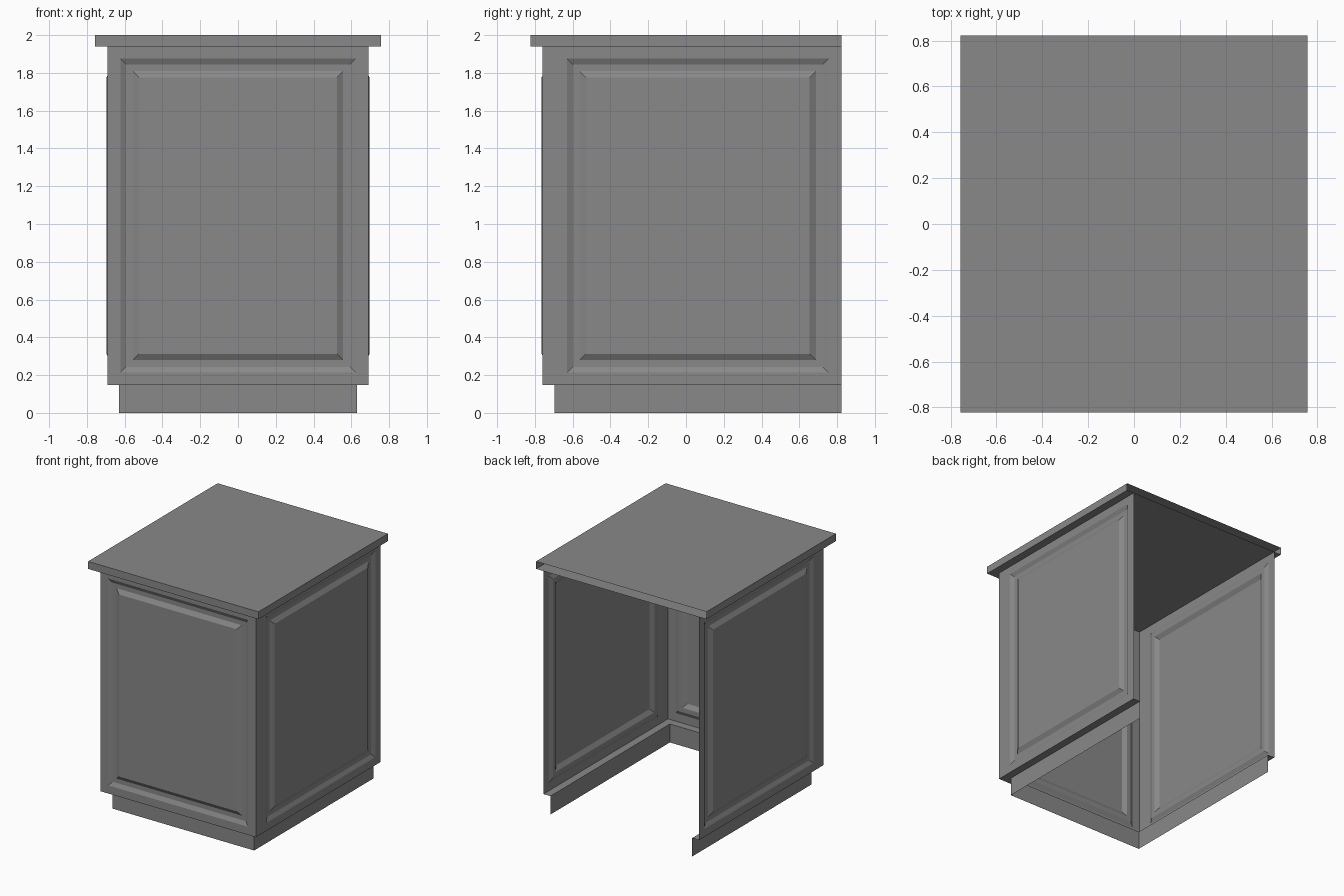
import bpy
import bmesh
from mathutils import Vector

cube = bpy.data.objects.get("Cube")
if cube:
    bpy.data.objects.remove(cube, do_unlink=True)

# Main dimensions
BACK = 0.822
KICK_W, KICK_FRONT, KICK_TOP = 0.63, -0.695, 0.148
BODY_W, BODY_FRONT, BODY_TOP = 0.692, -0.76, 1.94
TOP_W, TOP_FRONT, TOP_Z = 0.757, -0.822, 2.0

grey = bpy.data.materials.new("cabinet grey")
grey.use_nodes = True
colour = (0.25, 0.25, 0.25, 1)
grey.diffuse_color = colour
grey.node_tree.nodes["Principled BSDF"].inputs["Base Color"].default_value = colour


def make_object(name, bm):
    mesh = bpy.data.meshes.new(name)
    bm.to_mesh(mesh)
    bm.free()
    mesh.materials.append(grey)
    obj = bpy.data.objects.new(name, mesh)
    bpy.context.collection.objects.link(obj)
    return obj


def u_ring(bm, w, front, z):
    """Plan outline that is open at the back."""
    plan = [(-w, BACK), (-w, front), (w, front), (w, BACK)]
    return [bm.verts.new((x, y, z)) for x, y in plan]


def bridge(bm, a, b, closed=False):
    n = len(a)
    for i in range(n if closed else n - 1):
        j = (i + 1) % n
        bm.faces.new((a[i], a[j], b[j], b[i]))


def raised_panel(name, origin, across, normal, width, left_stile, right_stile):
    """Single-skin panel: flat frame, sunk groove, raised field."""
    origin, across, normal = Vector(origin), Vector(across), Vector(normal)
    height = BODY_TOP - KICK_TOP
    rail = 0.065
    # inset beyond the frame, depth along the normal
    steps = [(0, 0), (0.031, -0.015), (0.066, -0.015), (0.1, 0.005)]
    bm = bmesh.new()

    def ring(l, r, b, t, d):
        pts = [(l, b), (r, b), (r, t), (l, t)]
        return [bm.verts.new(origin + across * u + Vector((0, 0, v)) + normal * d)
                for u, v in pts]

    last = ring(0, width, 0, height, 0)
    for inset, depth in steps:
        new = ring(left_stile + inset, width - right_stile - inset,
                   rail + inset, height - rail - inset, depth)
        bridge(bm, last, new, closed=True)
        last = new
    bm.faces.new(last)
    return make_object(name, bm)


# Toe kick with the ledge that steps out to the body
bm = bmesh.new()
low = u_ring(bm, KICK_W, KICK_FRONT, 0)
high = u_ring(bm, KICK_W, KICK_FRONT, KICK_TOP)
ledge = u_ring(bm, BODY_W, BODY_FRONT, KICK_TOP)
bridge(bm, low, high)
bridge(bm, high, ledge)
make_object("toe_kick", bm)

# Front and side panels
depth = BACK - BODY_FRONT
raised_panel("front_panel", (-BODY_W, BODY_FRONT, KICK_TOP), (1, 0, 0),
             (0, -1, 0), 2 * BODY_W, 0.069, 0.069)
raised_panel("left_panel", (BODY_W, BODY_FRONT, KICK_TOP), (0, 1, 0),
             (1, 0, 0), depth, 0.13, 0.067)
raised_panel("right_panel", (-BODY_W, BACK, KICK_TOP), (0, -1, 0),
             (-1, 0, 0), depth, 0.067, 0.13)

# Worktop, hollow and open at the back
bm = bmesh.new()
under = u_ring(bm, TOP_W, TOP_FRONT, BODY_TOP)
upper = u_ring(bm, TOP_W, TOP_FRONT, TOP_Z)
bridge(bm, under, upper)
bm.faces.new(upper)
bm.faces.new(under[::-1])
make_object("worktop", bm)
